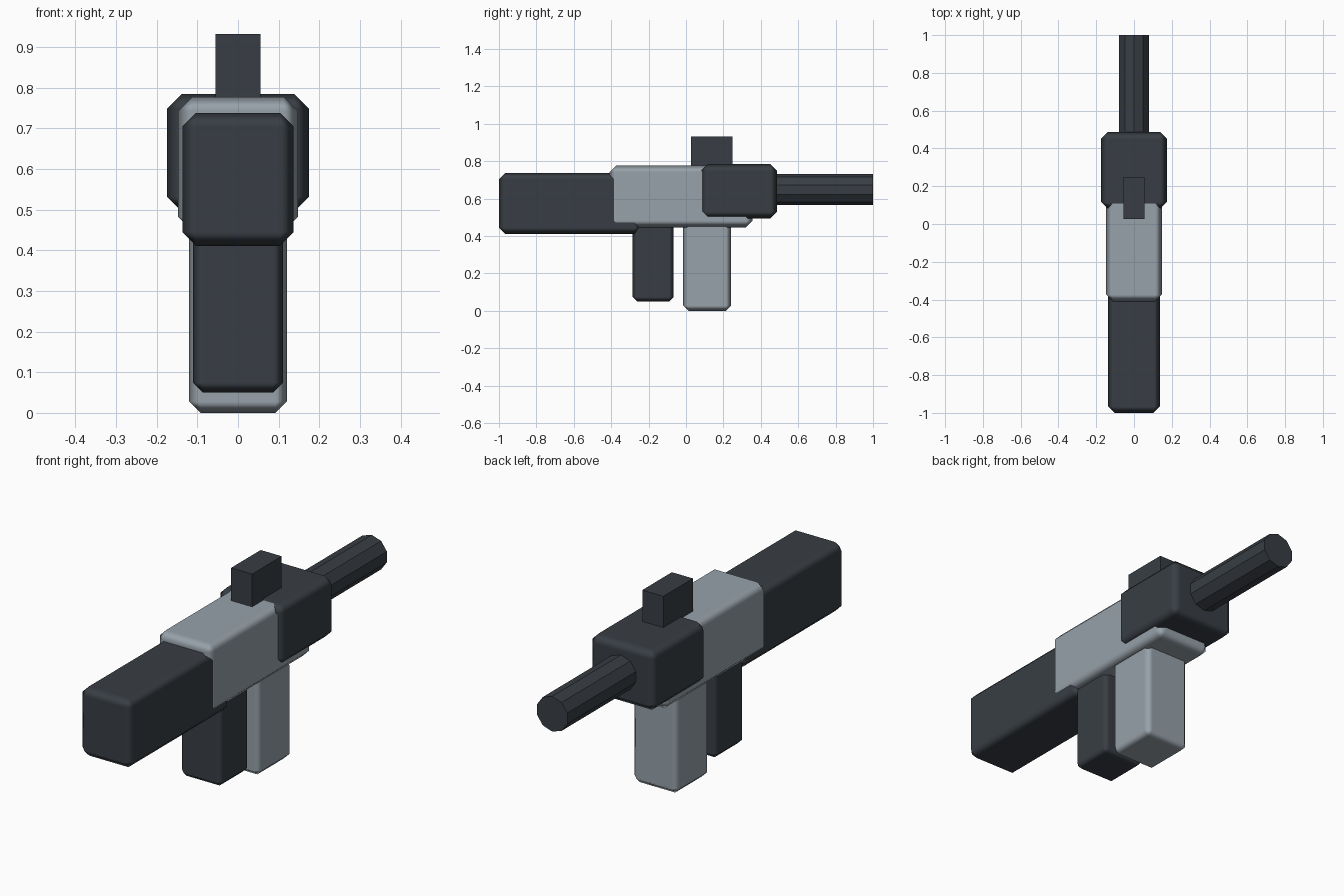
import bpy
import math

default = bpy.data.objects.get("Cube")
if default:
    bpy.data.objects.remove(default, do_unlink=True)


def make_material(name, rgb):
    mat = bpy.data.materials.new(name)
    mat.use_nodes = True
    mat.diffuse_color = (*rgb, 1)
    mat.node_tree.nodes["Principled BSDF"].inputs["Base Color"].default_value = (*rgb, 1)
    return mat


charcoal = make_material("charcoal", (0.04, 0.048, 0.058))
grey = make_material("light grey", (0.31, 0.36, 0.40))


def block(name, half_width, y, z, mat, bevel=0):
    """Box centred on x = 0, with optional soft-shaded chamfered edges."""
    bpy.ops.mesh.primitive_cube_add(size=1, location=(0, sum(y) / 2, sum(z) / 2))
    obj = bpy.context.object
    obj.name = name
    obj.scale = (2 * half_width, y[1] - y[0], z[1] - z[0])
    bpy.ops.object.transform_apply(location=False, rotation=False, scale=True)
    obj.data.materials.append(mat)
    if bevel:
        bpy.ops.object.shade_smooth()
        mod = obj.modifiers.new("chamfer", "BEVEL")
        mod.width = bevel
        mod.segments = 1
        mod.limit_method = "NONE"
        mod.harden_normals = True
    return obj


# Body blocks, from the front to the back
block("stock", 0.137, (-1, -0.243), (0.411, 0.738), charcoal, 0.034)
block("receiver", 0.147, (-0.409, 0.356), (0.447, 0.777), grey, 0.035)
block("handguard", 0.174, (0.08, 0.487), (0.495, 0.784), charcoal, 0.036)

# Parts hanging below the body
block("grip", 0.111, (-0.285, -0.066), (0.05, 0.5), charcoal, 0.025)
block("magazine", 0.12, (-0.015, 0.24), (0, 0.475), grey, 0.028)

# Sight on top
block("sight", 0.055, (0.027, 0.248), (0.76, 0.932), charcoal)

# Ten-sided barrel
start, end = 0.4, 1
bpy.ops.mesh.primitive_cylinder_add(
    vertices=10, radius=0.083, depth=end - start,
    location=(0, (start + end) / 2, 0.648), rotation=(math.radians(90), 0, 0))
barrel = bpy.context.object
barrel.name = "barrel"
barrel.data.materials.append(charcoal)
